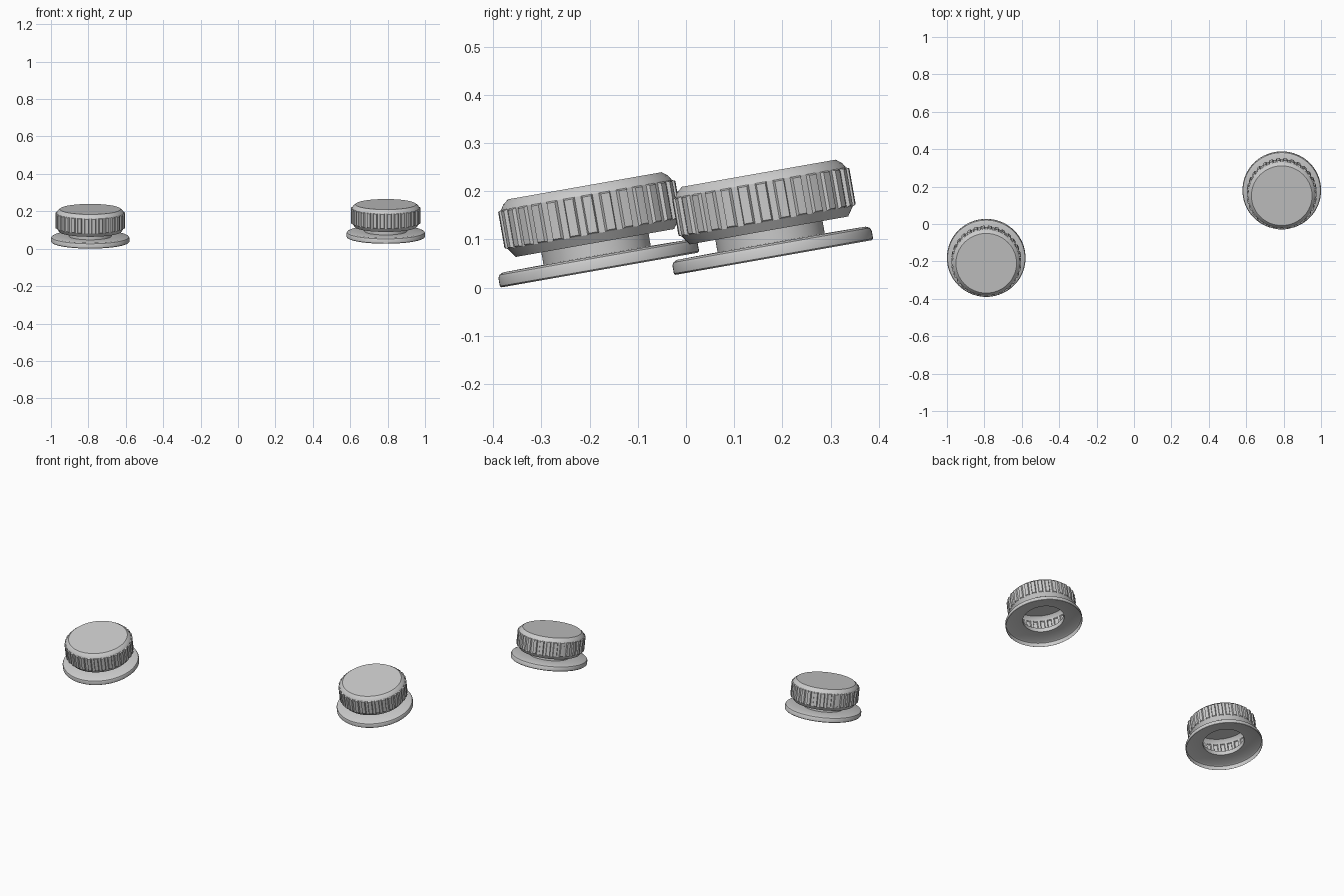
import bpy, bmesh
from math import cos, sin, pi, radians

if "Cube" in bpy.data.objects:
    bpy.data.objects.remove(bpy.data.objects["Cube"])

RIBS = 30
# (radius, height) of the open shell, from the base rim to the top face
PROFILE = [(0.207, 0.0), (0.21, 0.003), (0.21, 0.020), (0.207, 0.026), (0.199, 0.030),
           (0.113, 0.031), (0.113, 0.057), (0.167, 0.057),
           (0.180, 0.076), (0.180, 0.158),
           (0.174, 0.168), (0.162, 0.1775)]
WALL = 8  # profile step that carries the grip ribs

# each rib pitch: two faces for the rib, one for the gap
STEPS = (0.0, 0.32, 0.64)


def knob_mesh():
    bm = bmesh.new()
    angles = [2 * pi * (k + s - 0.32) / RIBS for k in range(RIBS) for s in STEPS]
    n = len(angles)
    rings = [[bm.verts.new((r * cos(a), r * sin(a), z)) for a in angles]
             for r, z in PROFILE]
    rib_faces = []
    for i in range(len(rings) - 1):
        lo, hi = rings[i], rings[i + 1]
        for j in range(n):
            k = (j + 1) % n
            f = bm.faces.new((lo[j], lo[k], hi[k], hi[j]))
            if i == WALL and j % 3 < 2:
                rib_faces.append(f)
    bm.faces.new(rings[-1])
    bm.normal_update()
    # raised grip ribs
    bmesh.ops.inset_region(bm, faces=rib_faces, thickness=0.003, depth=0.007,
                           use_boundary=True, use_even_offset=True)
    for f in bm.faces:
        f.smooth = True
    me = bpy.data.meshes.new("knob")
    bm.to_mesh(me)
    bm.free()
    me.set_sharp_from_angle(angle=radians(30))
    return me


# two identical knobs on a slope
mesh = knob_mesh()
for name, loc in (("left_knob", (-0.79, -0.179, 0.0365)),
                  ("right_knob", (0.79, 0.182, 0.0625))):
    ob = bpy.data.objects.new(name, mesh)
    ob.location = loc
    ob.rotation_euler = (radians(10), 0, 0)
    bpy.context.collection.objects.link(ob)
